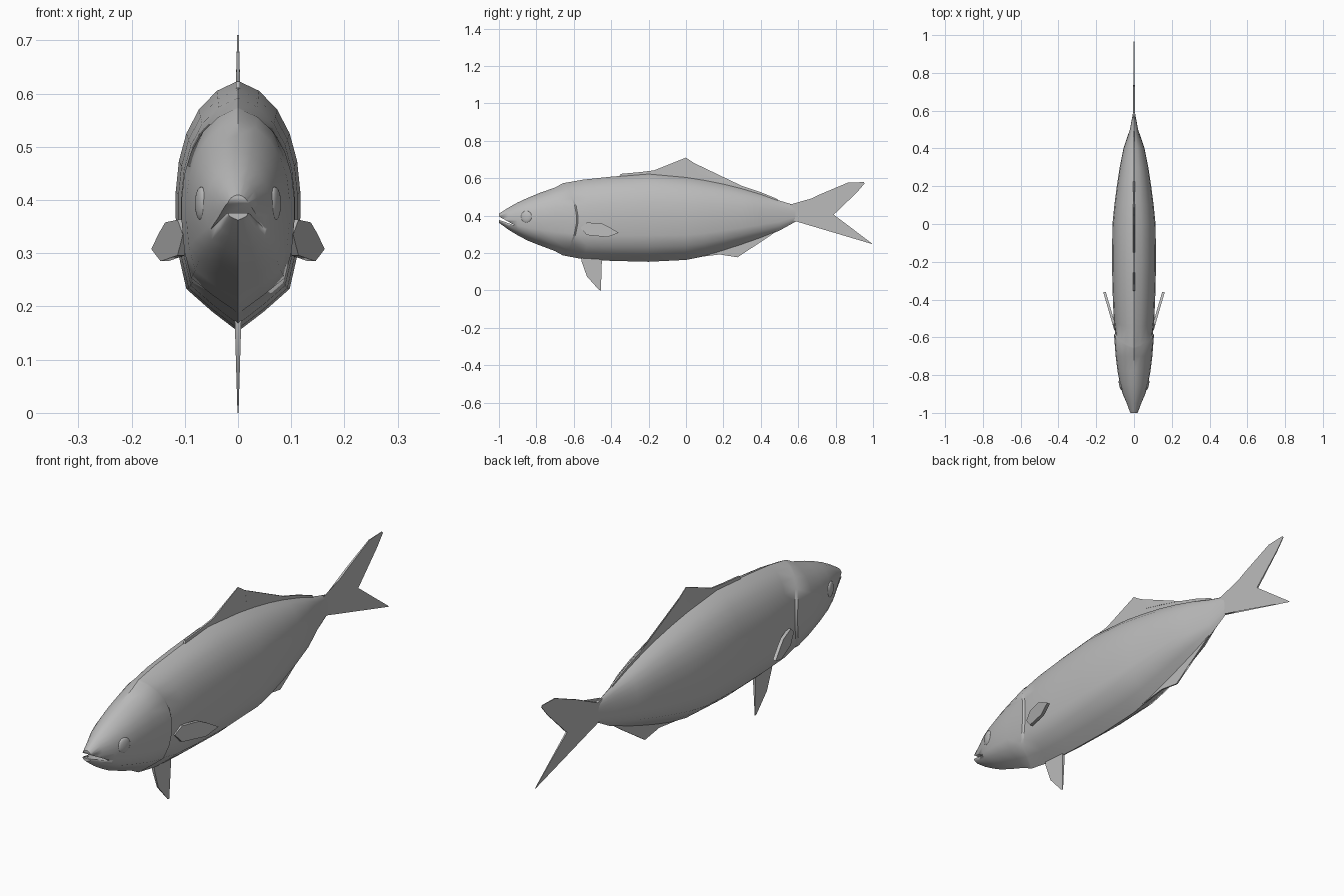
import bpy, bmesh, math
from mathutils import Vector

if "Cube" in bpy.data.objects:
    bpy.data.objects.remove(bpy.data.objects["Cube"])

grey = bpy.data.materials.new("fish grey")
grey.diffuse_color = (0.5, 0.5, 0.5, 1)
grey.use_nodes = True
grey.node_tree.nodes["Principled BSDF"].inputs["Base Color"].default_value = grey.diffuse_color


def make_object(name, bm, angle=40):
    bmesh.ops.recalc_face_normals(bm, faces=bm.faces)
    me = bpy.data.meshes.new(name)
    bm.to_mesh(me)
    bm.free()
    me.materials.append(grey)
    ob = bpy.data.objects.new(name, me)
    bpy.context.collection.objects.link(ob)
    bpy.ops.object.select_all(action='DESELECT')
    ob.select_set(True)
    bpy.context.view_layer.objects.active = ob
    bpy.ops.object.shade_smooth_by_angle(angle=math.radians(angle))
    return ob


def fin(name, outline, place, thick):
    """Thin plate; place(y, z) gives the centre, thick(y, z) the half thickness along x."""
    bm = bmesh.new()
    sides = [[bm.verts.new(Vector(place(y, z)) + Vector((s * thick(y, z), 0, 0)))
              for y, z in outline] for s in (-1, 1)]
    caps = [bm.faces.new(sides[0]), bm.faces.new(sides[1][::-1])]
    n = len(outline)
    for i in range(n):
        j = (i + 1) % n
        bm.faces.new((sides[0][i], sides[0][j], sides[1][j], sides[1][i]))
    bmesh.ops.triangulate(bm, faces=caps)
    return make_object(name, bm, 30)


# Body: stations of y, top, bottom, half width, gill sweep
stations = [
    (-1.00, .410, .362, .020, 0), (-.95, .442, .325, .038, 0), (-.90, .470, .295, .060, 0),
    (-.85, .493, .268, .074, 0), (-.78, .522, .240, .087, 0), (-.70, .550, .210, .097, 0),
    (-.62, .572, .188, .106, 1), (-.612, .574, .186, .099, 1), (-.53, .592, .167, .107, .5),
    (-.40, .608, .158, .112, 0), (-.20, .624, .153, .117, 0), (0, .606, .163, .114, 0),
    (.10, .590, .183, .104, 0), (.20, .570, .212, .091, 0), (.30, .545, .245, .076, 0),
    (.40, .515, .280, .056, 0), (.50, .480, .320, .022, 0), (.59, .453, .370, .005, 0)]
# Half section: share of half width, share of height
half = [(0, 1), (.34, .96), (.63, .885), (.83, .79), (.95, .68), (1, .56), (1, .45),
        (.95, .30), (.83, .17), (.42, .08), (0, 0)]
section = half + [(-a, b) for a, b in half[-2:0:-1]]
bm = bmesh.new()
rings = []
for y, top, bot, w, sweep in stations:
    rings.append([bm.verts.new((a * w, y + sweep * (.035 - .3 * (b - .5) ** 2),
                                bot + b * (top - bot))) for a, b in section])
n = len(section)
for r, q in zip(rings, rings[1:]):
    for i in range(n):
        j = (i + 1) % n
        bm.faces.new((r[i], r[j], q[j], q[i]))
bm.faces.new(rings[0])
bm.faces.new(rings[-1][::-1])
body = make_object("body", bm)

# Open mouth cut as a wedge
cutter = fin("mouth_cutter", [(-.91, .345), (-1.05, .423), (-1.05, .385), (-.99, .374)],
             lambda y, z: (0, y, z), lambda y, z: .3)
cut = body.modifiers.new("mouth", 'BOOLEAN')
cut.object = cutter
cut.operation = 'DIFFERENCE'
cut.solver = 'EXACT'
bpy.context.view_layer.objects.active = body
bpy.ops.object.modifier_apply(modifier=cut.name)
bpy.data.objects.remove(cutter, do_unlink=True)

# Fins on the centre line, thinning toward the tips
centre = lambda y, z: (0, y, z)
fin("dorsal_fin", [(-.36, .60), (-.35, .623), (-.25, .632), (-.17, .642), (0, .71), (.045, .68),
                   (.05, .628), (.18, .593), (.30, .558), (.40, .525), (.49, .488), (.50, .465),
                   (.30, .52), (0, .57)],
    centre, lambda y, z: .0015 + .03 * max(0, .70 - z) * (1 if y < .2 else .3))
fin("tail_fin", [(.56, .46), (.59, .453), (.72, .515), (.865, .576), (.95, .579), (.955, .572),
                 (.915, .525), (.79, .405), (.99, .254), (.995, .248), (.835, .31),
                 (.70, .345), (.585, .37), (.56, .38)],
    centre, lambda y, z: max(.001, .006 - .012 * (y - .56)))
fin("anal_fin", [(0, .19), (.02, .172), (.18, .192), (.275, .177), (.34, .23), (.42, .272),
                 (.49, .32), (.45, .34), (.25, .26)],
    centre, lambda y, z: .003)
fin("pelvic_fin", [(-.56, .19), (-.56, .16), (-.53, .075), (-.465, .002), (-.455, 0),
                   (-.45, .155), (-.45, .19)],
    centre, lambda y, z: .001 + .03 * z)

for side, s in (("right", 1), ("left", -1)):
    # Side fins angle outward toward the rear
    fin(side + "_pectoral_fin",
        [(-.565, .335), (-.53, .363), (-.45, .358), (-.41, .338), (-.36, .308), (-.42, .285),
         (-.53, .296)],
        lambda y, z: (s * (.098 + .058 * (y + .56) / .2), y, z), lambda y, z: .007)

    # Eyes: flattened discs angled with the head
    bm = bmesh.new()
    bmesh.ops.create_uvsphere(bm, u_segments=16, v_segments=10, radius=1)
    for v in bm.verts:
        x, y, z = v.co
        v.co = (s * (.069 + .010 * x + .007 * y), -.853 + .030 * y, .393 + .032 * z)
    make_object(side + "_eye", bm)
